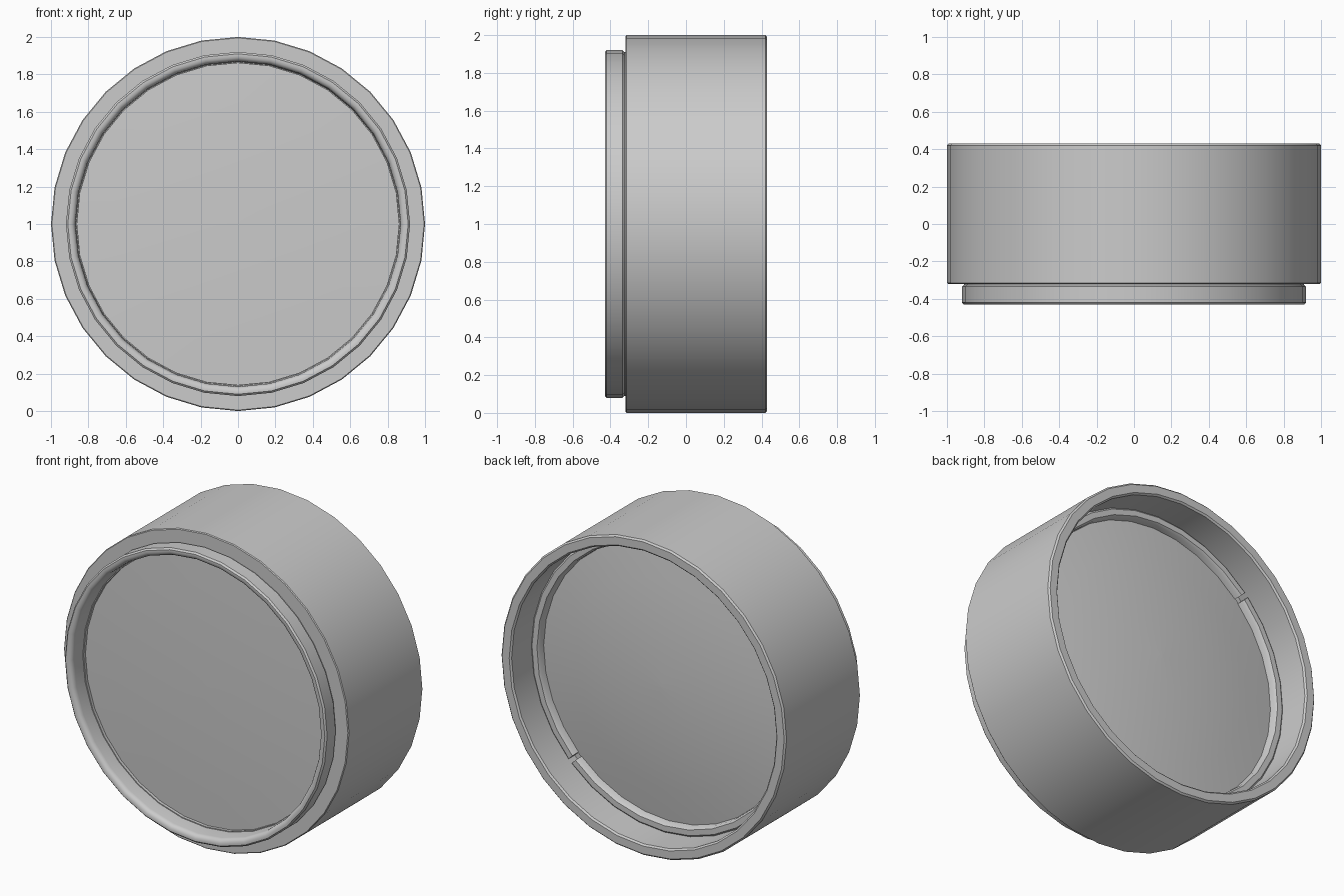
import bpy, bmesh, math

if "Cube" in bpy.data.objects:
    bpy.data.objects.remove(bpy.data.objects["Cube"])

SEG = 32  # sides of every turned part


def link(name, bm, angle=35):
    bmesh.ops.recalc_face_normals(bm, faces=bm.faces[:])
    mesh = bpy.data.meshes.new(name)
    bm.to_mesh(mesh)
    bm.free()
    ob = bpy.data.objects.new(name, mesh)
    bpy.context.collection.objects.link(ob)
    bpy.ops.object.select_all(action='DESELECT')
    ob.select_set(True)
    bpy.context.view_layer.objects.active = ob
    bpy.ops.object.shade_smooth_by_angle(angle=math.radians(angle))
    return ob


def lathe(bm, profile, closed=True, start=0.0, sweep=2 * math.pi, steps=SEG):
    """Turn (radius, y) points about the y axis through z = 1."""
    full = sweep > 6.28
    rings = []
    for i in range(steps if full else steps + 1):
        a = start + sweep * i / steps
        rings.append([bm.verts.new((r * math.sin(a), y, 1 + r * math.cos(a))) for r, y in profile])
    n = len(profile)
    for i in range(steps):
        p, q = rings[i], rings[(i + 1) % len(rings)]
        for j in range(n if closed else n - 1):
            k = (j + 1) % n
            bm.faces.new((p[j], p[k], q[k], q[j]))
    if not full:
        bm.faces.new(rings[0])
        bm.faces.new(rings[-1])


# Outer barrel, open at the back
bm = bmesh.new()
lathe(bm, [(0.86, -0.32), (0.995, -0.32), (1.0, -0.315), (1.0, 0.42), (0.99, 0.43),
           (0.94, 0.43), (0.93, 0.42), (0.93, 0.16), (0.86, 0.16)])
link("barrel", bm)

# Front rim with a rounded inner lip
lip = [(0.87 + 0.03 * (1 - math.cos(t)), -0.40 - 0.03 * math.sin(t))
       for t in (math.pi / 2 * i / 4 for i in range(5))]
bm = bmesh.new()
lathe(bm, [(0.865, -0.31)] + lip + [(0.91, -0.43), (0.92, -0.42), (0.92, -0.335),
                                   (0.91, -0.325), (0.91, -0.31)])
link("front_rim", bm)

# Glass: nearly flat at the front, gently domed at the back
bm = bmesh.new()
R, FRONT, BACK = 0.88, -0.30, 0.18
radii = [0.01, 0.22, 0.44, 0.66, R]
front = [(r, FRONT - 0.02 * (1 - (r / R) ** 2)) for r in radii]
back = [(r, BACK + 0.07 * (1 - (r / R) ** 2)) for r in reversed(radii)]
lathe(bm, front + back, closed=False)
bmesh.ops.holes_fill(bm, edges=[e for e in bm.edges if e.is_boundary], sides=0)
link("glass", bm)

# Retaining ring in two halves, leaving two opposite spanner slots
bm = bmesh.new()
GAP = 0.035
ring = [(0.87, 0.15), (0.875, 0.215), (0.885, 0.23), (0.92, 0.23), (0.932, 0.22), (0.932, 0.15)]
for side in (0, 1):
    a = math.radians(135) + side * math.pi
    lathe(bm, ring, start=a + GAP / 2, sweep=math.pi - GAP, steps=SEG // 2)
link("retaining_ring", bm)
